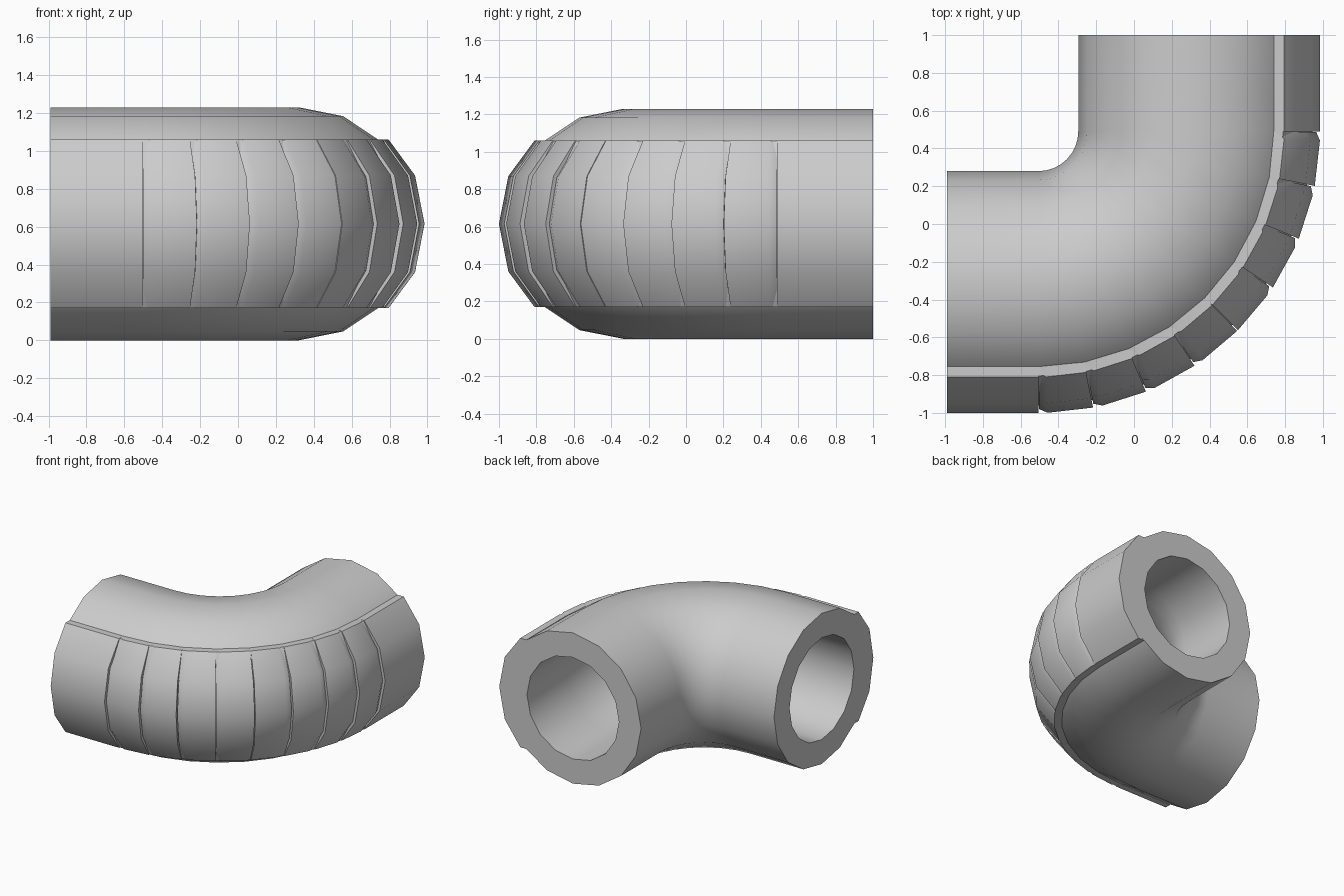
import bpy, bmesh
from math import sin, cos, radians, pi
from mathutils import Vector

if "Cube" in bpy.data.objects:
    bpy.data.objects.remove(bpy.data.objects["Cube"])

# Layout: bend centre, bend radius, pipe axis height
CX, CY, R, ZC = -0.505, 0.49, 0.825, 0.615
R_OUT, R_IN, SIDES, SEGS = 0.615, 0.415, 16, 8
START, END = 0.485, 0.51          # straight lengths before / after the bend
STEP = 90 / SEGS


def ring(t, profile, shift=0.0):
    """Place (outward, up) profile points at bend angle t, shifted along the path."""
    a = radians(t)
    out, tan = Vector((sin(a), -cos(a), 0)), Vector((cos(a), sin(a), 0))
    base = Vector((CX, CY, ZC)) + out * R + tan * shift
    return [base + out * u + Vector((0, 0, v)) for u, v in profile]


def loft(name, rings, loop=False):
    """Skin a run of rings; loop joins last to first, otherwise the ends are capped."""
    bm = bmesh.new()
    vs = [[bm.verts.new(p) for p in r] for r in rings]
    n = len(vs[0])
    for i in range(len(vs) if loop else len(vs) - 1):
        a, b = vs[i], vs[(i + 1) % len(vs)]
        for j in range(n):
            k = (j + 1) % n
            bm.faces.new((a[j], a[k], b[k], b[j]))
    if not loop:
        bm.faces.new(vs[0])
        bm.faces.new(vs[-1])
    bmesh.ops.recalc_face_normals(bm, faces=bm.faces)
    me = bpy.data.meshes.new(name)
    bm.to_mesh(me)
    bm.free()
    ob = bpy.data.objects.new(name, me)
    bpy.context.collection.objects.link(ob)
    bpy.ops.object.select_all(action='DESELECT')
    ob.select_set(True)
    bpy.context.view_layer.objects.active = ob
    bpy.ops.object.shade_smooth_by_angle(angle=radians(30))
    return ob


def circle(r):
    return [(r * cos(2 * pi * i / SIDES), r * sin(2 * pi * i / SIDES)) for i in range(SIDES)]


def path(profile):
    """Rings along the full elbow: straight, bend, straight."""
    return ([ring(0, profile, -START)] + [ring(i * STEP, profile) for i in range(SEGS + 1)]
            + [ring(90, profile, END)])


def shell(half):
    """Crescent section hugging the outer side of the pipe, from its upper half outline."""
    outer = half + [(u, -v) for u, v in half[-2::-1]]
    inner = [(0.42, 0.445), (0.435, 0.435), (0.568, 0.235), (0.615, 0)]
    inner += [(u, -v) for u, v in inner[-2::-1]]
    return outer + inner[::-1]


FULL = shell([(0.475, 0.445), (0.615, 0.255), (0.665, 0)])
LOW = shell([(0.462, 0.435), (0.597, 0.247), (0.645, 0)])
LINER = shell([(0.47, 0.444), (0.585, 0.243), (0.625, 0)])

# Hollow elbow pipe
loft("elbow_pipe", path(circle(R_OUT)) + path(circle(R_IN))[::-1], loop=True)

# Thin band under the plates along the bend
loft("plate_backing", [ring(i * STEP, LINER) for i in range(SEGS + 1)])

# Straight end plates
loft("end_plate_left", [ring(0, FULL, -START), ring(0, FULL)])
loft("end_plate_back", [ring(90, FULL), ring(90, FULL, END)])

# Bend plates, each chamfered on the side nearest its straight end
for i in range(SEGS):
    t0, t1 = i * STEP + 0.1, (i + 1) * STEP - 0.1
    if i >= SEGS // 2:
        t0, t1 = t1, t0
    bevel = t0 + (t1 - t0) * 0.16
    loft(f"bend_plate_{i + 1}", [ring(t0, LOW), ring(bevel, FULL), ring(t1, FULL)])
